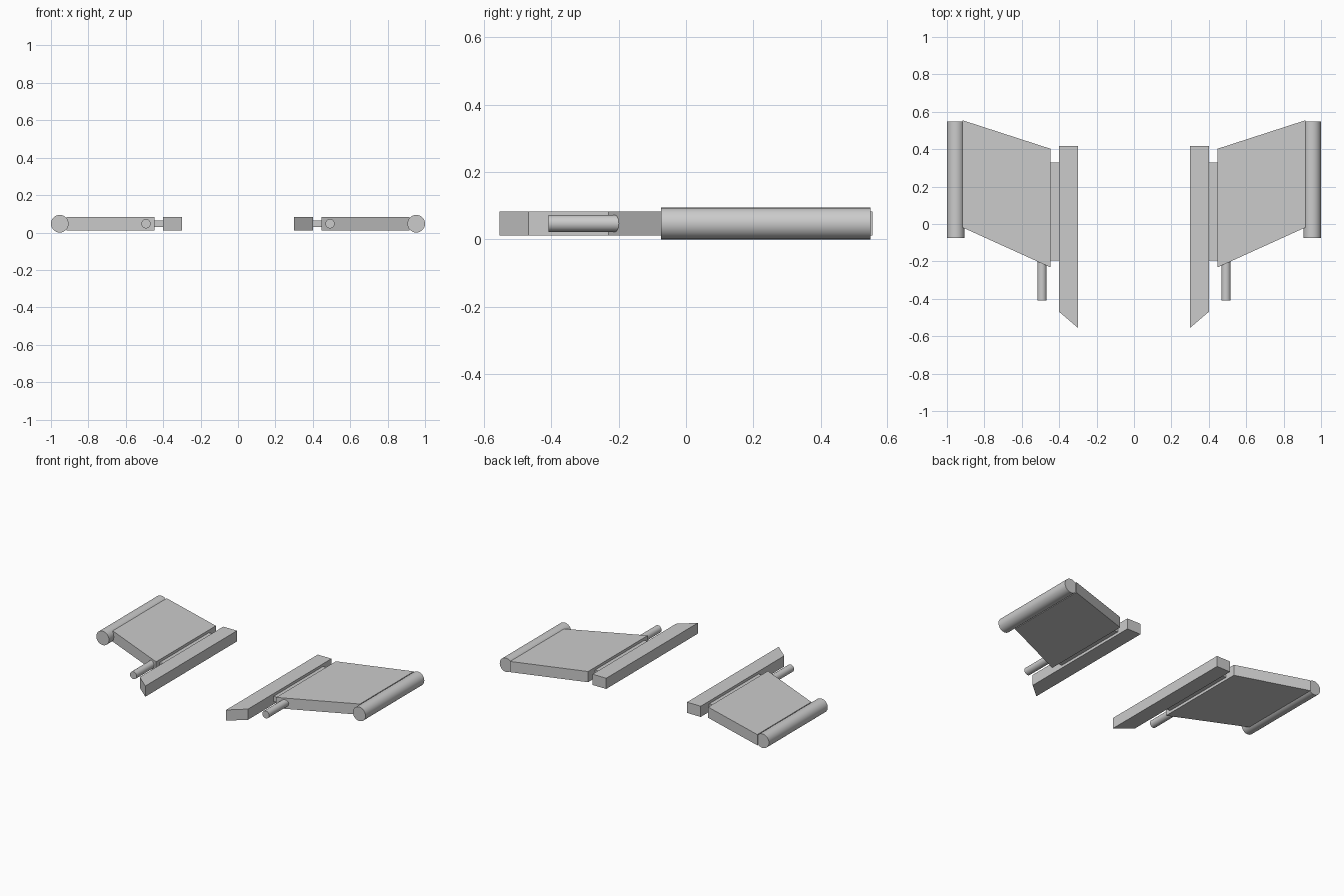
import bpy, bmesh
from math import pi

if "Cube" in bpy.data.objects:
    bpy.data.objects.remove(bpy.data.objects["Cube"])

MID = 0.047  # height of the shared centre plane


def plate(name, outline, half):
    """Extrude a plan outline symmetrically about the centre plane."""
    bm = bmesh.new()
    face = bm.faces.new([bm.verts.new((x, y, MID - half)) for x, y in outline])
    ext = bmesh.ops.extrude_face_region(bm, geom=[face])["geom"]
    top = [v for v in ext if isinstance(v, bmesh.types.BMVert)]
    bmesh.ops.translate(bm, verts=top, vec=(0, 0, 2 * half))
    bmesh.ops.recalc_face_normals(bm, faces=bm.faces)
    mesh = bpy.data.meshes.new(name)
    bm.to_mesh(mesh)
    bm.free()
    obj = bpy.data.objects.new(name, mesh)
    bpy.context.collection.objects.link(obj)
    return obj


def tube(name, x, y0, y1, r, sides):
    """Capped cylinder running along y."""
    bpy.ops.mesh.primitive_cylinder_add(vertices=sides, radius=r, depth=y1 - y0,
                                        location=(x, (y0 + y1) / 2, MID),
                                        rotation=(pi / 2, 0, 0))
    bpy.ops.object.transform_apply(location=True, rotation=True, scale=True)
    obj = bpy.context.object
    obj.name = name
    bpy.ops.object.shade_smooth_by_angle()
    return obj


parts = [
    # inner rail with a slanted nose
    plate("inner_rail", [(0.30, -0.555), (0.402, -0.468), (0.402, 0.418), (0.30, 0.418)], 0.036),
    # thin strip joining the rail to the wing
    plate("joining_strip", [(0.39, -0.195), (0.46, -0.195), (0.46, 0.328), (0.39, 0.328)], 0.018),
    # swept wing panel
    plate("wing_panel", [(0.446, -0.232), (0.918, -0.018), (0.918, 0.555), (0.446, 0.402)], 0.036),
    # wingtip tube and front barrel
    tube("wingtip_tube", 0.953, -0.075, 0.548, 0.047, 32),
    tube("front_barrel", 0.492, -0.408, -0.17, 0.025, 24),
]

# mirror every part to the other side
for part in parts:
    mirror = part.modifiers.new("mirror", 'MIRROR')
    mirror.use_axis[0] = True
